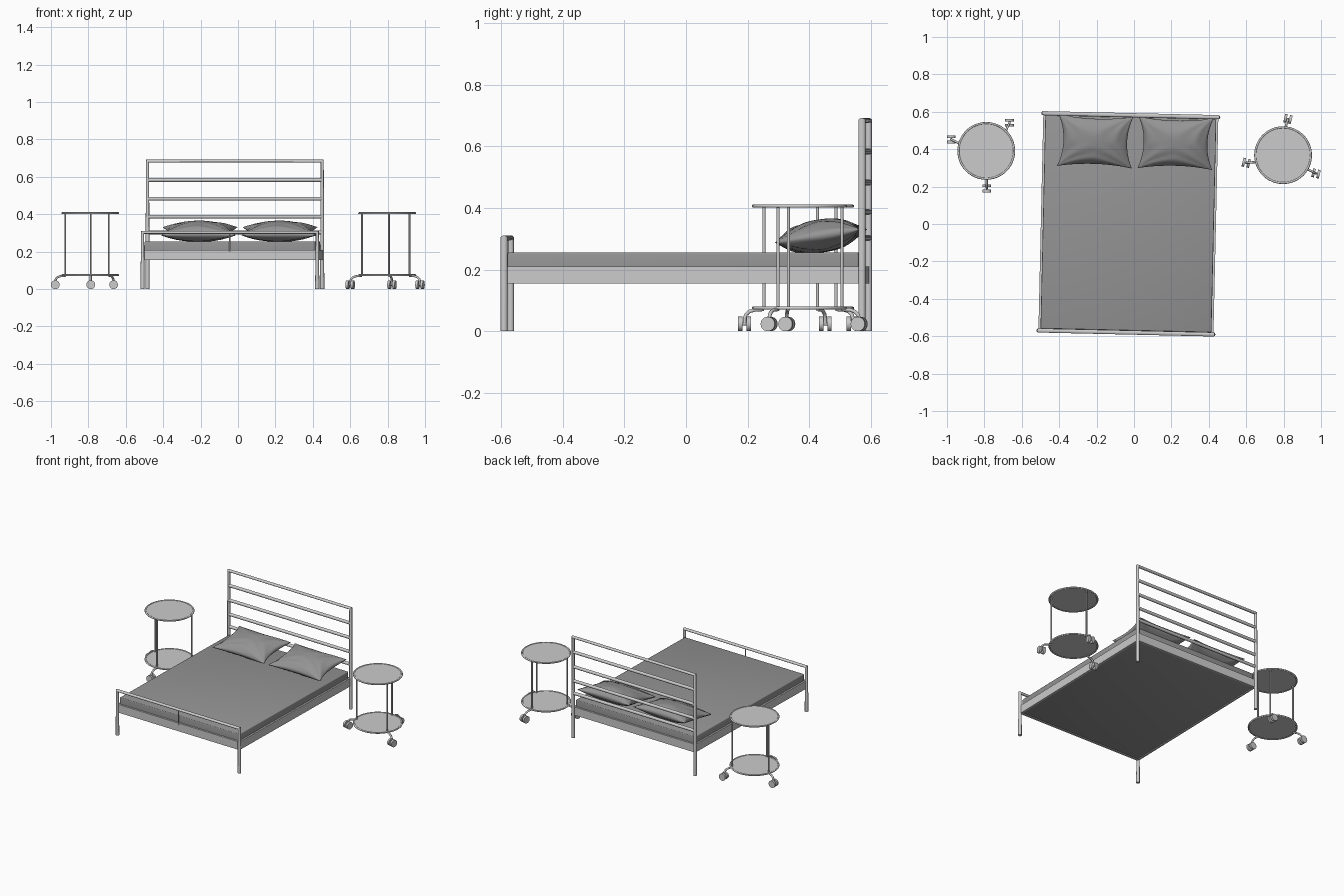
import bpy, bmesh, math
from mathutils import Matrix, Vector

if "Cube" in bpy.data.objects:
    bpy.data.objects.remove(bpy.data.objects["Cube"])

# the bed stands slightly turned
BED = Matrix.Translation((-0.03, 0.001, 0)) @ Matrix.Rotation(math.radians(-1.3), 4, 'Z')
dark = bpy.data.materials.new("dark_fabric")
dark.diffuse_color = (0.3, 0.3, 0.3, 1)
dark.use_nodes = True
dark.node_tree.nodes["Principled BSDF"].inputs["Base Color"].default_value = dark.diffuse_color


def finish(name, bm, mat=Matrix(), smooth=40, material=None):
    bmesh.ops.recalc_face_normals(bm, faces=bm.faces)
    me = bpy.data.meshes.new(name)
    bm.to_mesh(me)
    bm.free()
    ob = bpy.data.objects.new(name, me)
    bpy.context.collection.objects.link(ob)
    ob.matrix_world = mat
    if material:
        me.materials.append(material)
    bpy.ops.object.select_all(action='DESELECT')
    ob.select_set(True)
    bpy.context.view_layer.objects.active = ob
    if smooth:
        bpy.ops.object.shade_smooth_by_angle(angle=math.radians(smooth))
    return ob


def box(name, lo, hi, mat=BED, bevel=0, material=None):
    lo, hi = Vector(lo), Vector(hi)
    bm = bmesh.new()
    bmesh.ops.create_cube(bm, size=1, matrix=Matrix.Translation((lo + hi) / 2)
                          @ Matrix.Diagonal((*(hi - lo), 1)))
    if bevel:
        bmesh.ops.bevel(bm, geom=bm.edges[:], offset=bevel, segments=3,
                        affect='EDGES', profile=0.5)
    return finish(name, bm, mat, 40, material)


def tube(name, pts, r, mat=Matrix(), closed=False):
    cu = bpy.data.curves.new(name, 'CURVE')
    cu.dimensions = '3D'
    cu.bevel_depth, cu.bevel_resolution, cu.use_fill_caps = r, 3, True
    sp = cu.splines.new('POLY')
    sp.points.add(len(pts) - 1)
    for p, co in zip(sp.points, pts):
        p.co = (*co, 1)
    sp.use_cyclic_u = closed
    ob = bpy.data.objects.new(name, cu)
    bpy.context.collection.objects.link(ob)
    ob.matrix_world = mat
    bpy.ops.object.select_all(action='DESELECT')
    ob.select_set(True)
    bpy.context.view_layer.objects.active = ob
    bpy.ops.object.convert(target='MESH')
    bpy.ops.object.shade_smooth_by_angle(angle=math.radians(50))


def disc(name, r, h, mat, seg=48):
    bm = bmesh.new()
    bmesh.ops.create_cone(bm, cap_ends=True, segments=seg, radius1=r, radius2=r, depth=h)
    finish(name, bm, mat)


# headboard, footboard
X, Y, R = 0.467, 0.581, 0.0115
for name, y, top in (("headboard", Y, 0.684), ("footboard", -Y, 0.303)):
    tube(name + "_frame", [(-X, y, 0), (-X, y, top), (X, y, top), (X, y, 0)], R, BED)
for z in (0.583, 0.483, 0.387, 0.303):
    tube("headboard_rail", [(-X, Y, z), (X, Y, z)], 0.0105, BED)
tube("footboard_centre_post", [(0, -Y, 0.2), (0, -Y, 0.303)], 0.004, BED)

# bed frame panels and mattress
for s in (-1, 1):
    a, b = sorted((s * 0.457, s * 0.468))
    box("side_panel", (a, -0.58, 0.155), (b, 0.58, 0.21))
    a, b = sorted((s * 0.570, s * 0.582))
    box("end_panel", (-0.46, a, 0.155), (0.46, b, 0.21))
box("mattress", (-0.457, -0.57, 0.157), (0.457, 0.57, 0.255), bevel=0.005, material=dark)


# pillows: puffed grid with pinched corners, drawn-in edges and creases
def pillow(name, x, y, turn):
    n, a, b, bm = 32, 0.2, 0.14, bmesh.new()
    for side in (1, -1):
        rows = []
        for j in range(n + 1):
            row = []
            for i in range(n + 1):
                u, v = math.sin(math.pi / 2 * (2 * i / n - 1)), math.sin(math.pi / 2 * (2 * j / n - 1))
                px = a * u * (1 - 0.15 * (1 - v * v))
                py = b * v * (1 - 0.13 * (1 - u * u))
                puff = max(0, (1 - u * u) * (1 - v * v))
                ang = math.atan2(1.02 - abs(v), 1.02 - abs(u))
                crease = 0.004 * math.sin(11 * ang + 2 * u + 3 * v) * puff ** 0.3 * max(abs(u), abs(v))
                row.append(bm.verts.new((px, py, side * (0.053 * puff ** 0.5 + crease))))
            rows.append(row)
        for j in range(n):
            for i in range(n):
                bm.faces.new((rows[j][i], rows[j][i + 1], rows[j + 1][i + 1], rows[j + 1][i]))
    bmesh.ops.remove_doubles(bm, verts=bm.verts, dist=0.0003)
    finish(name, bm, Matrix.Translation((x, y, 0.309)) @ Matrix.Rotation(math.radians(turn), 4, 'Z')
           @ Matrix.Rotation(math.radians(9), 4, 'X'), 60, dark)


pillow("left_pillow", -0.207, 0.442, -2)
pillow("right_pillow", 0.222, 0.432, -1.5)


# round side tables on castors: post angles, castor positions, axle angle
def side_table(name, cx, cy, posts, castors, axle):
    c = Vector((cx, cy, 0))
    for z, part in ((0.406, "top"), (0.075, "shelf")):
        disc(f"{name}_{part}", 0.15, 0.005, Matrix.Translation((cx, cy, z)))
        ring = [(cx + 0.149 * math.cos(t * math.pi / 24), cy + 0.149 * math.sin(t * math.pi / 24), z)
                for t in range(48)]
        tube(f"{name}_{part}_rim", ring, 0.0055, closed=True)
    for deg, (wx, wy) in zip(posts, castors):
        d = Vector((math.cos(math.radians(deg)), math.sin(math.radians(deg)), 0))
        foot = c + d * 0.138
        tube(name + "_post", [foot + Vector((0, 0, z)) for z in (0.07, 0.406)], 0.005)
        w = Vector((wx, wy, 0))
        path = [(0, 0.071), (0.5, 0.069), (0.75, 0.064), (0.93, 0.054), (1, 0.042), (1, 0.023)]
        tube(name + "_castor_arm", [foot.lerp(w, t) + Vector((0, 0, z)) for t, z in path], 0.006)
        m = (Matrix.Translation((wx, wy, 0.0235)) @ Matrix.Rotation(math.radians(axle), 4, 'Z')
             @ Matrix.Rotation(math.pi / 2, 4, 'Y'))
        disc(name + "_axle", 0.005, 0.036, m, 12)
        for s in (-1, 1):
            disc(name + "_wheel", 0.0235, 0.014, m @ Matrix.Translation((0, 0, 0.0135 * s)), 24)


side_table("left_table", -0.79, 0.391, (44, 165, 271),
           ((-0.665, 0.542), (-0.977, 0.452), (-0.787, 0.19)), 90)
side_table("right_table", 0.797, 0.368, (86, 195, 330),
           ((0.823, 0.562), (0.6, 0.327), (0.973, 0.27)), -14)
